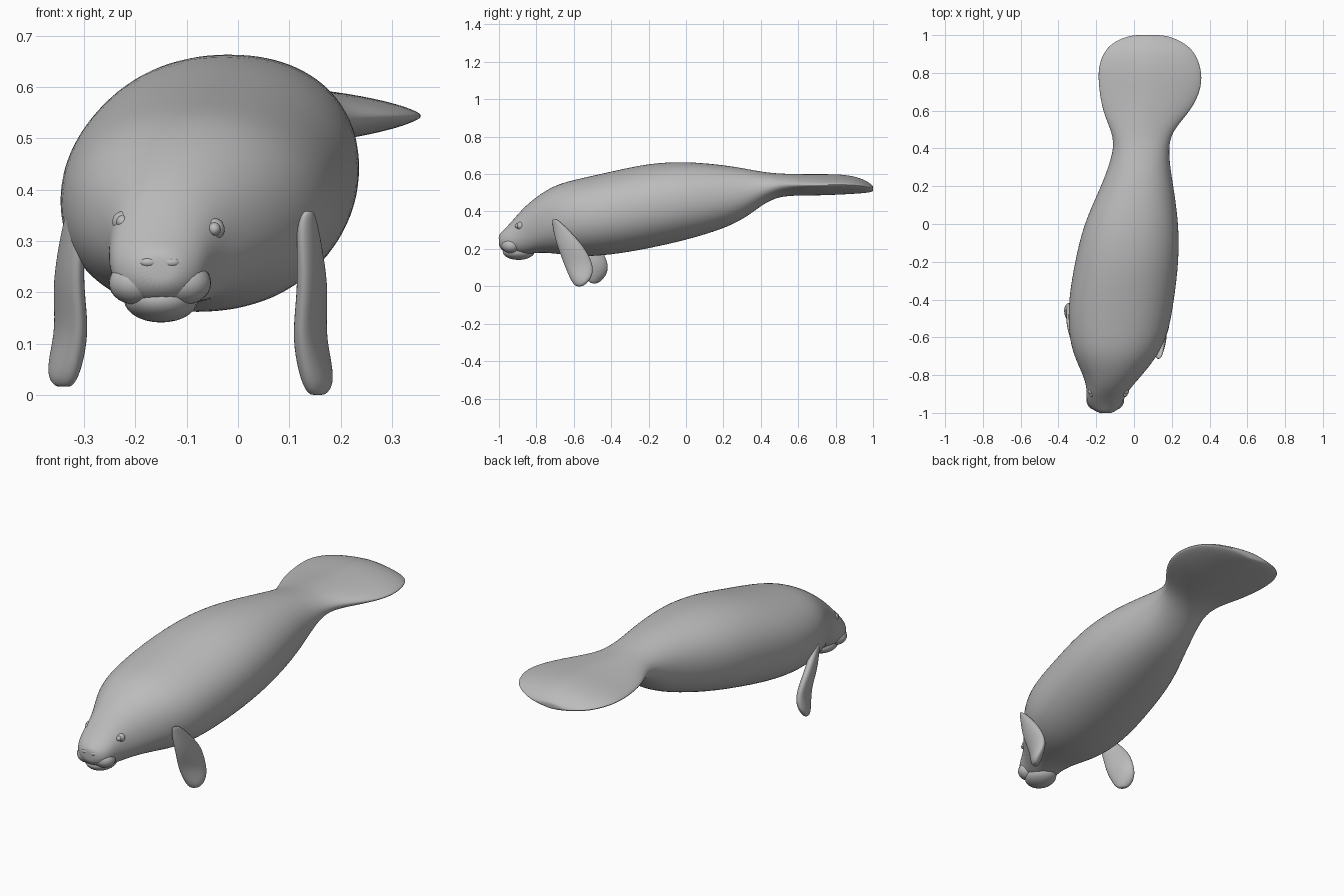
import bpy, bmesh
from math import cos, sin, pi, copysign
from mathutils import Vector, Matrix

if "Cube" in bpy.data.objects:
    bpy.data.objects.remove(bpy.data.objects["Cube"])

skin = bpy.data.materials.new("grey_skin")
skin.use_nodes = True
GREY = (0.5, 0.5, 0.5, 1)
skin.diffuse_color = GREY
skin.node_tree.nodes["Principled BSDF"].inputs["Base Color"].default_value = GREY


def finish(name, bm, levels=2):
    """Turn a bmesh into a smooth grey object."""
    bmesh.ops.recalc_face_normals(bm, faces=bm.faces)
    for face in bm.faces:
        face.smooth = True
    mesh = bpy.data.meshes.new(name)
    bm.to_mesh(mesh)
    bm.free()
    mesh.materials.append(skin)
    obj = bpy.data.objects.new(name, mesh)
    bpy.context.collection.objects.link(obj)
    if levels:
        sub = obj.modifiers.new("smooth", "SUBSURF")
        sub.levels = sub.render_levels = levels
    return obj


def power(value, n):
    return copysign(abs(value) ** (2 / n), value)


def loft(name, rings):
    """Skin a row of equal rings and close both ends."""
    bm = bmesh.new()
    rows = [[bm.verts.new(p) for p in ring] for ring in rings]
    count = len(rows[0])
    for a, b in zip(rows, rows[1:]):
        for i in range(count):
            j = (i + 1) % count
            bm.faces.new((a[i], a[j], b[j], b[i]))
    for ring in (rows[0], rows[-1]):
        centre = sum((v.co for v in ring), Vector()) / count
        tip = bm.verts.new(centre)
        for i in range(count):
            bm.faces.new((ring[i], ring[(i + 1) % count], tip))
    return finish(name, bm)


def body_ring(y, left, right, low, high, sides=24):
    """Oval section, turning into a thin lens along the tail paddle."""
    n = 2.15 if y < 0.4 else max(1.5, 2.15 - 3 * (y - 0.4))
    cx, cz = (left + right) / 2, (low + high) / 2
    rx, rz = (right - left) / 2, (high - low) / 2
    angles = [2 * pi * i / sides for i in range(sides)]
    return [Vector((cx + rx * power(cos(t), n), y, cz + rz * power(sin(t), n)))
            for t in angles]


def ellipsoid(name, centre, radii, turn=0):
    bm = bmesh.new()
    bmesh.ops.create_uvsphere(bm, u_segments=24, v_segments=14, radius=1)
    place = Matrix.Translation(centre) @ Matrix.Rotation(turn, 4, "Z")
    bm.transform(place @ Matrix.Diagonal((*radii, 1)))
    return finish(name, bm, 0)


# Body, head and tail paddle: y, side limits, bottom and top
sections = [
    (-1.0, -.19, -.11, .21, .28), (-.97, -.24, -.07, .18, .305),
    (-.92, -.255, -.05, .17, .36), (-.87, -.25, -.02, .165, .42),
    (-.8, -.27, .045, .18, .48), (-.7, -.32, .125, .175, .545),
    (-.58, -.35, .185, .155, .575), (-.4, -.35, .215, .165, .615),
    (-.2, -.315, .24, .2, .66), (0, -.27, .24, .245, .67),
    (.2, -.175, .21, .305, .65), (.32, -.13, .19, .365, .63),
    (.42, -.105, .185, .445, .61), (.5, -.125, .21, .48, .603),
    (.6, -.17, .305, .485, .6), (.72, -.19, .365, .485, .6),
    (.83, -.195, .36, .49, .6), (.92, -.16, .32, .495, .585),
    (.97, -.1, .25, .5, .56), (1.0, -.02, .17, .505, .54),
]
loft("body", [body_ring(*row) for row in sections])

# Lower jaw and the fleshy pads of the upper lip
ellipsoid("lower_jaw", (-.15, -.895, .185), (.072, .085, .044))
for side, label in ((-1, "right"), (1, "left")):
    ellipsoid(label + "_lip_pad", (-.152 + side * .048, -.935, .218),
              (.052, .05, .042), side * .3)
    ellipsoid(label + "_nostril", (-.152 + side * .022, -.99, .258),
              (.018, .012, .01))

# Eyes, each in a shallow lid
for label, x, z in (("right", -.225, .337), ("left", -.046, .323)):
    ellipsoid(label + "_eye", (x, -.9, z), (.012, .015, .013))
    ellipsoid(label + "_eyelid", (x, -.885, z), (.02, .02, .021))

# Flippers: z, front and back edges, inner and outer limits
paddle = [
    (.358, -.715, -.69, .125, .15), (.33, -.715, -.655, .11, .16),
    (.27, -.705, -.595, .11, .172), (.2, -.685, -.535, .11, .182),
    (.12, -.655, -.495, .1, .176), (.06, -.63, -.495, .108, .19),
    (.02, -.61, -.525, .12, .192), (.0, -.59, -.55, .135, .175),
]


def flipper_ring(z, front, back, inner, outer, side, sides=14):
    ring = []
    for i in range(sides):
        t = 2 * pi * i / sides
        x = (inner + outer) / 2 + (outer - inner) / 2 * (.75 * cos(t) + .45 * sin(t))
        y = (front + back) / 2 + (back - front) / 2 * sin(t)
        if side < 0:
            x, y = -.185 - x, y + .08
        ring.append(Vector((x, y, z if side > 0 else z * .96 + .016)))
    return ring


for side, label in ((1, "left"), (-1, "right")):
    loft(label + "_flipper", [flipper_ring(*row, side) for row in paddle])
